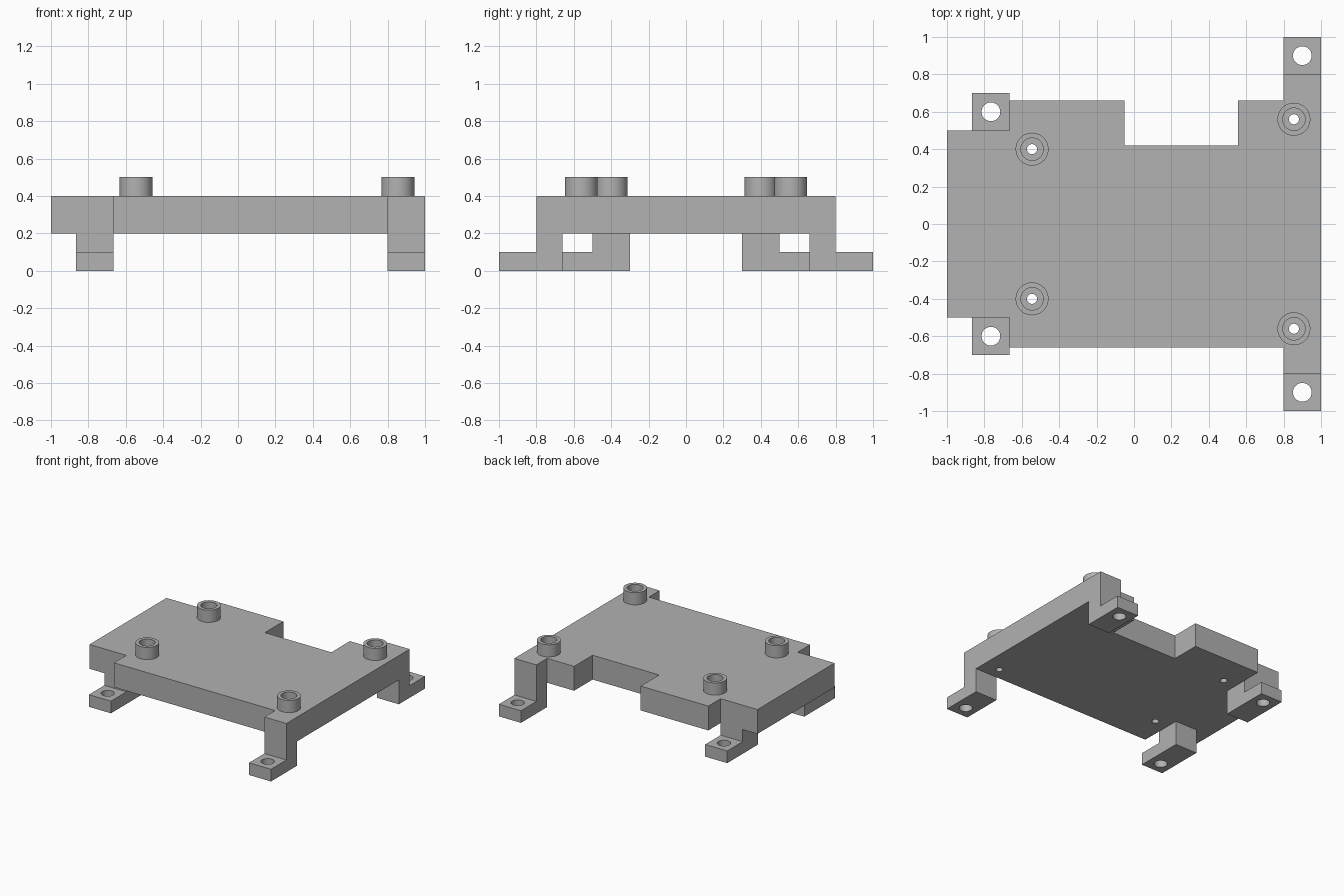
import bpy
import bmesh
import math
from mathutils import Matrix, Vector

cube = bpy.data.objects.get("Cube")
if cube:
    bpy.data.objects.remove(cube, do_unlink=True)

grey = bpy.data.materials.new("plain grey")
grey.use_nodes = True
colour = (0.445, 0.445, 0.445, 1)
grey.diffuse_color = colour
grey.node_tree.nodes["Principled BSDF"].inputs["Base Color"].default_value = colour


def make_object(name, bm):
    bmesh.ops.recalc_face_normals(bm, faces=bm.faces)
    mesh = bpy.data.meshes.new(name)
    bm.to_mesh(mesh)
    bm.free()
    mesh.materials.append(grey)
    obj = bpy.data.objects.new(name, mesh)
    bpy.context.collection.objects.link(obj)
    return obj


def prism(name, points, offset):
    """Extrude a flat outline along an offset."""
    bm = bmesh.new()
    face = bm.faces.new([bm.verts.new(p) for p in points])
    result = bmesh.ops.extrude_face_region(bm, geom=[face], use_keep_orig=True)
    moved = [v for v in result["geom"] if isinstance(v, bmesh.types.BMVert)]
    bmesh.ops.translate(bm, verts=moved, vec=Vector(offset))
    return make_object(name, bm)


def drill(obj, centres, radius):
    """Cut vertical through holes."""
    bm = bmesh.new()
    for x, y in centres:
        bmesh.ops.create_cone(bm, cap_ends=True, segments=48, radius1=radius,
                              radius2=radius, depth=2,
                              matrix=Matrix.Translation((x, y, 0)))
    cutter = make_object("hole_cutter", bm)
    cutter.hide_render = True
    mod = obj.modifiers.new("holes", 'BOOLEAN')
    mod.operation = 'DIFFERENCE'
    mod.solver = 'EXACT'
    mod.object = cutter
    select(obj)
    bpy.ops.object.modifier_apply(modifier=mod.name)
    bpy.data.objects.remove(cutter, do_unlink=True)


def select(obj):
    bpy.ops.object.select_all(action='DESELECT')
    obj.select_set(True)
    bpy.context.view_layer.objects.active = obj


def smooth(obj):
    select(obj)
    bpy.ops.object.shade_smooth_by_angle(angle=math.radians(30))


plate_bottom, plate_top, foot_top = 0.2, 0.4, 0.1
standoffs = {"left": (0.855, 0.56), "right": (-0.545, 0.4)}
# Leg placement: x start, inner y, leg outer y, foot tip y
legs = {"left": (0.8, 0.66, 0.8, 1.0), "right": (-0.865, 0.3, 0.5, 0.7)}

# Plate with stepped corners, end arms and a notch at the back
outline = [(-1, -0.5), (-0.665, -0.5), (-0.665, -0.66), (0.8, -0.66),
           (0.8, -0.8), (1, -0.8), (1, 0.8), (0.8, 0.8), (0.8, 0.66),
           (0.555, 0.66), (0.555, 0.42), (-0.05, 0.42), (-0.05, 0.66),
           (-0.665, 0.66), (-0.665, 0.5), (-1, 0.5)]
plate = prism("mounting_plate", [(x, y, plate_bottom) for x, y in outline],
              (0, 0, plate_top - plate_bottom))
drill(plate, [(x, y * s) for x, y in standoffs.values() for s in (-1, 1)], 0.027)
smooth(plate)

for side in ("left", "right"):
    for end, sign in (("front", -1), ("back", 1)):
        # L-shaped leg with a drilled foot
        x, inner, outer, tip = legs[side]
        profile = [(inner, 0), (tip, 0), (tip, foot_top), (outer, foot_top),
                   (outer, plate_bottom), (inner, plate_bottom)]
        leg = prism(f"{end}_{side}_leg", [(x, sign * y, z) for y, z in profile],
                    (0.2, 0, 0))
        drill(leg, [(x + 0.1, sign * (tip - 0.1))], 0.05)
        smooth(leg)

        # Hollow round standoff
        cx, cy = standoffs[side]
        bm = bmesh.new()
        ring = [bm.verts.new((r, 0, z)) for r, z in
                ((0.06, 0.4), (0.088, 0.4), (0.088, 0.5), (0.06, 0.5))]
        edges = [bm.edges.new((ring[i], ring[i - 1])) for i in range(4)]
        bmesh.ops.spin(bm, geom=ring + edges, cent=(0, 0, 0), axis=(0, 0, 1),
                       angle=math.tau, steps=64)
        bmesh.ops.remove_doubles(bm, verts=bm.verts, dist=0.0001)
        standoff = make_object(f"{end}_{side}_standoff", bm)
        standoff.location = (cx, sign * cy, 0)
        smooth(standoff)
